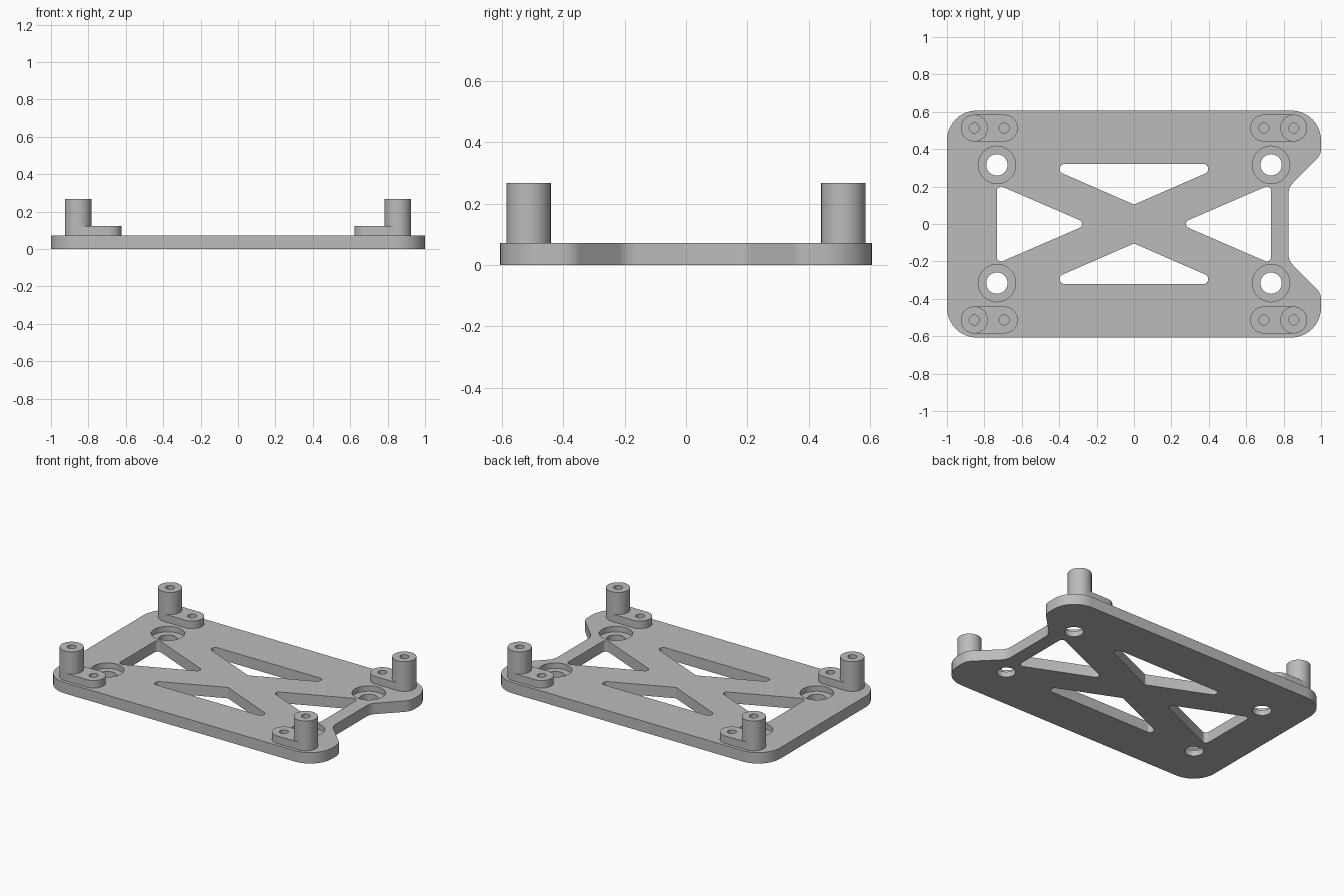
import bpy
import bmesh
import math
from mathutils import Vector

if "Cube" in bpy.data.objects:
    bpy.data.objects.remove(bpy.data.objects["Cube"], do_unlink=True)

GREY = (0.5, 0.5, 0.5, 1)
grey = bpy.data.materials.new("light grey")
grey.use_nodes = True
grey.diffuse_color = GREY
grey.node_tree.nodes["Principled BSDF"].inputs["Base Color"].default_value = GREY

THICK = 0.072      # plate thickness
PAD_TOP = 0.122
POST_TOP = 0.268


def fillet(corners, steps=10):
    """Round each (x, y, radius) corner of an outline with an arc."""
    out = []
    for i, (x, y, r) in enumerate(corners):
        p = Vector((x, y))
        a = (Vector(corners[i - 1][:2]) - p).normalized()
        b = (Vector(corners[(i + 1) % len(corners)][:2]) - p).normalized()
        half = a.angle(b) / 2
        centre = p + (a + b).normalized() * (r / math.sin(half))
        start = p + a * (r / math.tan(half)) - centre
        end = p + b * (r / math.tan(half)) - centre
        turn = math.pi - 2 * half
        for s in range(steps + 1):
            t = s / steps
            v = (start * math.sin((1 - t) * turn) + end * math.sin(t * turn)) / math.sin(turn)
            out.append(centre + v)
    return out


def circle(x, y, r, n=48):
    return [Vector((x + r * math.cos(k * math.tau / n), y + r * math.sin(k * math.tau / n)))
            for k in range(n)]


def slot(x0, x1, y, r, n=24):
    lo, hi = min(x0, x1), max(x0, x1)
    ends = ((hi, -math.pi / 2), (lo, math.pi / 2))
    return [Vector((cx + r * math.cos(a + k * math.pi / n), y + r * math.sin(a + k * math.pi / n)))
            for cx, a in ends for k in range(n + 1)]


def prism(name, outline, z0, z1):
    bm = bmesh.new()
    face = bm.faces.new([bm.verts.new((p.x, p.y, z0)) for p in outline])
    top = bmesh.ops.extrude_face_region(bm, geom=[face])["geom"]
    bmesh.ops.translate(bm, vec=(0, 0, z1 - z0),
                        verts=[v for v in top if isinstance(v, bmesh.types.BMVert)])
    bmesh.ops.recalc_face_normals(bm, faces=bm.faces)
    mesh = bpy.data.meshes.new(name)
    bm.to_mesh(mesh)
    bm.free()
    mesh.materials.append(grey)
    obj = bpy.data.objects.new(name, mesh)
    bpy.context.collection.objects.link(obj)
    return obj


def combine(obj, tool, operation):
    """Apply a boolean and remove its tool."""
    tool.hide_render = True
    bpy.context.view_layer.objects.active = obj
    mod = obj.modifiers.new("boolean", "BOOLEAN")
    mod.operation, mod.solver, mod.object = operation, "EXACT", tool
    bpy.ops.object.modifier_apply(modifier=mod.name)
    bpy.data.objects.remove(tool, do_unlink=True)


def cut(obj, outline, z0, z1):
    combine(obj, prism("cutter", outline, z0, z1), "DIFFERENCE")


def smooth(obj):
    bpy.ops.object.select_all(action="DESELECT")
    obj.select_set(True)
    bpy.context.view_layer.objects.active = obj
    bpy.ops.object.shade_smooth_by_angle(angle=math.radians(30))


# Base plate with rounded corners and a notched left edge
upper = [(0.826, 0.195, 0.08), (1, 0.37, 0.08), (1, 0.607, 0.16), (-1, 0.607, 0.16)]
lower = [(x, -y, r) for x, y, r in reversed(upper)]
plate = prism("base_plate", fillet(upper + lower), 0, THICK)

# Triangular windows that leave an X-shaped brace
for s in (-1, 1):
    cut(plate, fillet([(-0.395, s * 0.32, 0.02), (-0.395, s * 0.276, 0.02),
                       (0, s * 0.104, 0.015), (0.395, s * 0.276, 0.02),
                       (0.395, s * 0.32, 0.02)]), -0.1, 0.2)
    cut(plate, fillet([(s * 0.733, 0.212, 0.023), (s * 0.243, 0, 0.023),
                       (s * 0.733, -0.212, 0.023)]), -0.1, 0.2)

# Counterbored mounting holes
for sx in (-1, 1):
    for sy in (-1, 1):
        cut(plate, circle(sx * 0.733, sy * 0.316, 0.1), THICK / 2, 0.2)
        cut(plate, circle(sx * 0.733, sy * 0.316, 0.057), -0.1, 0.2)
smooth(plate)

# Corner standoffs: a slot-shaped pad with a hollow post on its outer end
for sx, side in ((1, "left"), (-1, "right")):
    for sy, end in ((-1, "front"), (1, "back")):
        px, hx, y = sx * 0.854, sx * 0.694, sy * 0.513
        standoff = prism(f"{end}_{side}_standoff", slot(px, hx, y, 0.072), THICK, PAD_TOP)
        combine(standoff, prism("post", circle(px, y, 0.072), THICK, POST_TOP), "UNION")
        for x in (px, hx):
            cut(standoff, circle(x, y, 0.027, 32), 0, 0.4)
        smooth(standoff)
